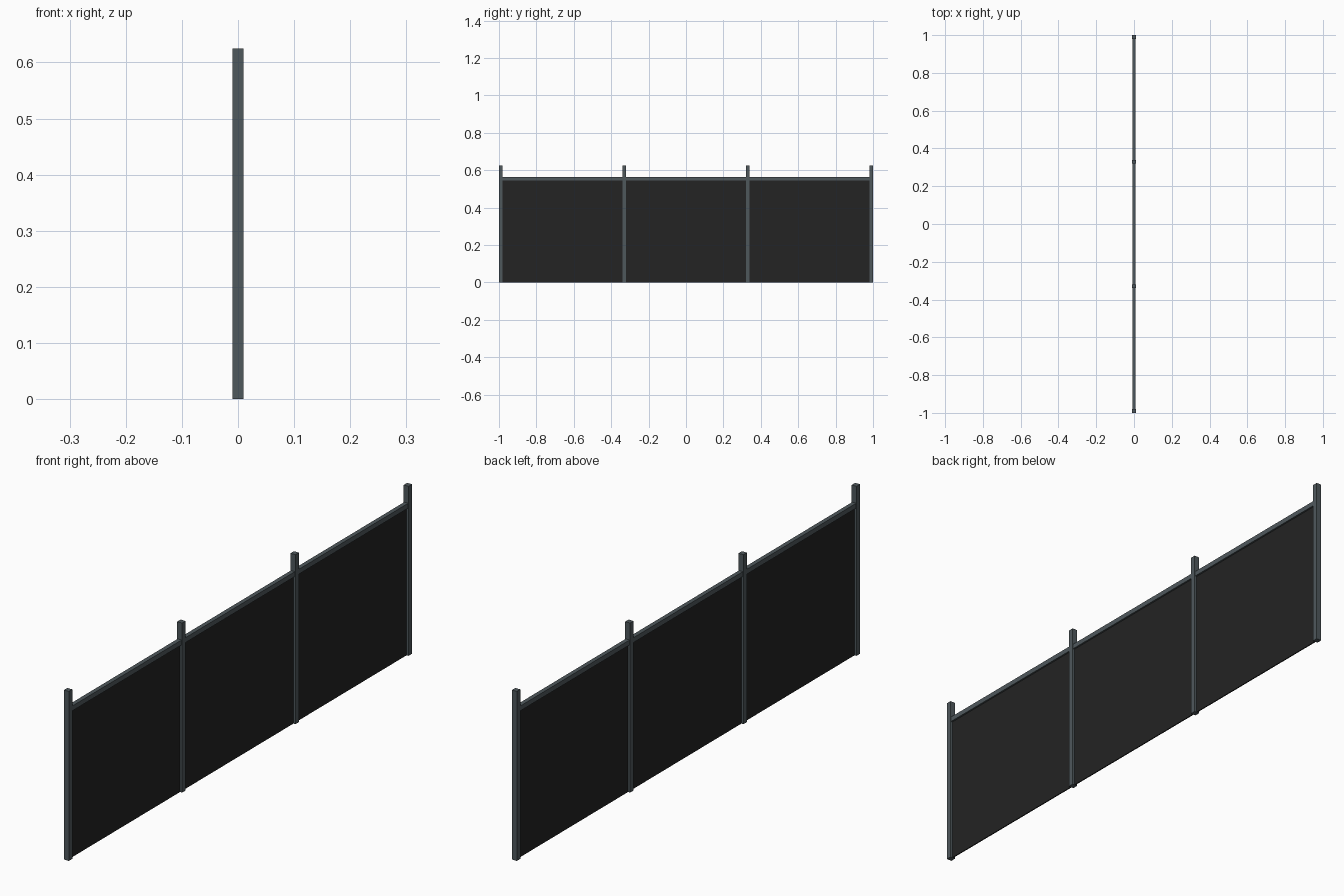
import bpy

if "Cube" in bpy.data.objects:
    bpy.data.objects.remove(bpy.data.objects["Cube"])


def material(name, color):
    m = bpy.data.materials.new(name)
    m.diffuse_color = (*color, 1.0)
    m.use_nodes = True
    m.node_tree.nodes["Principled BSDF"].inputs["Base Color"].default_value = m.diffuse_color
    return m


STEEL = material("grey_steel", (0.078, 0.098, 0.108))
FABRIC = material("black_panel", (0.017, 0.017, 0.017))


def box(name, size, center, mat):
    bpy.ops.mesh.primitive_cube_add(size=1, location=center)
    ob = bpy.context.object
    ob.name = name
    ob.scale = size
    bpy.ops.object.transform_apply(location=False, rotation=False, scale=True)
    ob.data.materials.append(mat)
    return ob


POST, HEIGHT, RAIL_TOP, RAIL = 0.02, 0.625, 0.562, 0.018
post_y = [-0.99, -0.33, 0.33, 0.99]

# Square posts
for i, y in enumerate(post_y):
    box(f"post_{i + 1}", (POST, POST, HEIGHT), (0, y, HEIGHT / 2), STEEL)

# Top rails and infill panels between neighbouring posts
for i, (a, b) in enumerate(zip(post_y, post_y[1:])):
    length, mid = b - a - POST, (a + b) / 2
    box(f"top_rail_{i + 1}", (0.016, length, RAIL), (0, mid, RAIL_TOP - RAIL / 2), STEEL)
    h = RAIL_TOP - RAIL
    box(f"panel_{i + 1}", (0.004, length, h), (0, mid, h / 2), FABRIC)
